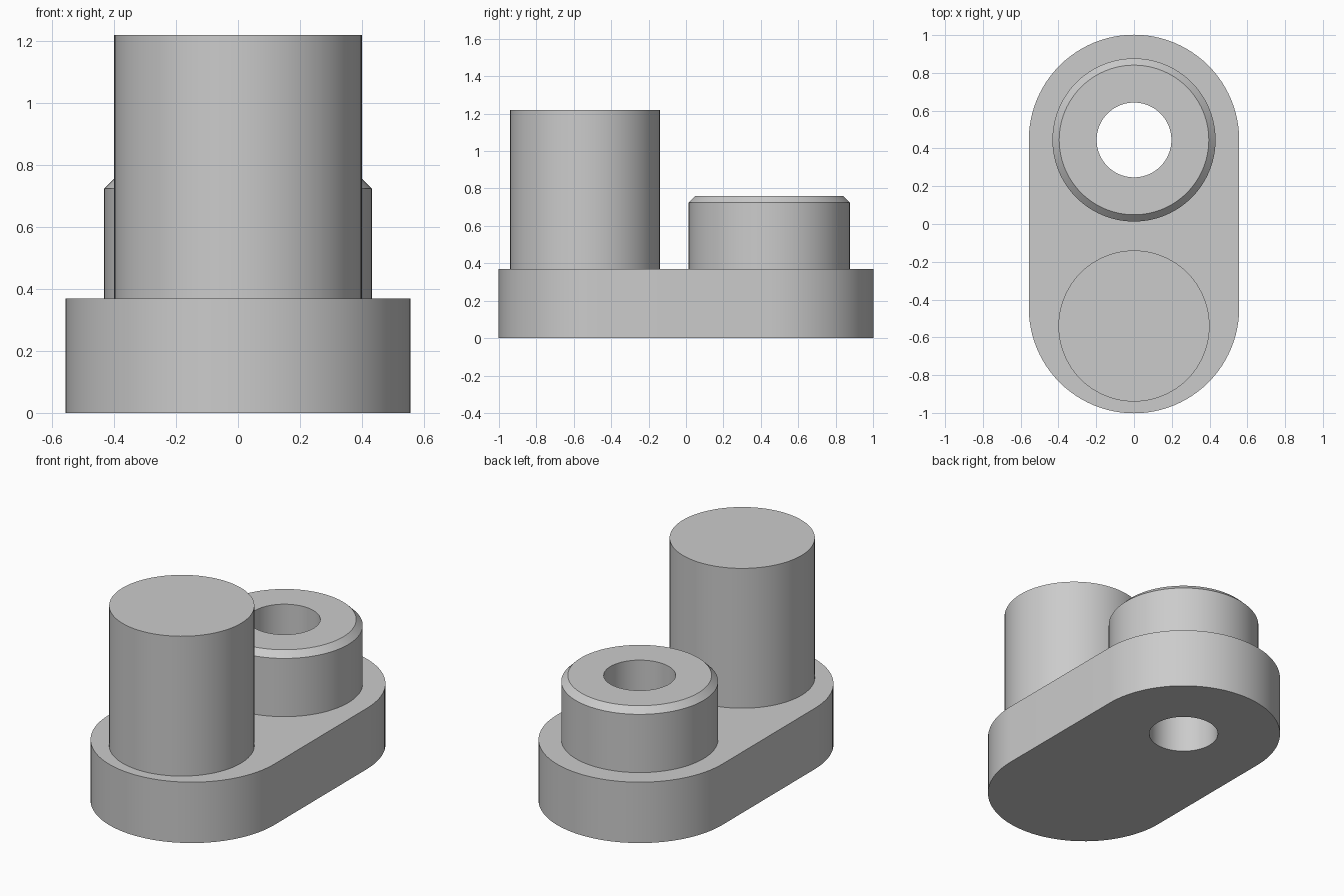
import bpy
import bmesh
from math import sin, cos, pi

cube = bpy.data.objects.get("Cube")
if cube:
    bpy.data.objects.remove(cube, do_unlink=True)

# Main sizes
SEGMENTS = 96
PLATE_RADIUS, PLATE_TOP = 0.557, 0.37
BOSS_Y, BOSS_RADIUS, BOSS_TOP = 0.445, 0.432, 0.76
HOLE_RADIUS, CHAMFER = 0.198, 0.036
PIN_Y, PIN_RADIUS, PIN_TOP = -0.54, 0.4, 1.22

grey = bpy.data.materials.new("plain grey")
grey.use_nodes = True
colour = (0.6, 0.6, 0.6, 1)
grey.diffuse_color = colour
grey.node_tree.nodes["Principled BSDF"].inputs["Base Color"].default_value = colour


def arc(y, radius, start, end, steps):
    """Points on an arc centred on x = 0, both ends included."""
    angles = [start + (end - start) * i / steps for i in range(steps + 1)]
    return [(radius * cos(a), y + radius * sin(a)) for a in angles]


def circle(y, radius):
    return arc(y, radius, 0, 2 * pi, SEGMENTS)[:-1]


def finish(bm, name):
    bmesh.ops.recalc_face_normals(bm, faces=bm.faces[:])
    mesh = bpy.data.meshes.new(name)
    bm.to_mesh(mesh)
    bm.free()
    mesh.materials.append(grey)
    obj = bpy.data.objects.new(name, mesh)
    bpy.context.collection.objects.link(obj)
    return obj


def extrude_outline(name, loops, bottom, top):
    """Fill an outline, leaving inner loops as holes, and extrude it up."""
    bm = bmesh.new()
    edges = []
    for loop in loops:
        verts = [bm.verts.new((x, y, bottom)) for x, y in loop]
        edges += [bm.edges.new((v, verts[i - 1])) for i, v in enumerate(verts)]
    bmesh.ops.triangle_fill(bm, edges=edges, use_beauty=True, use_dissolve=False)
    result = bmesh.ops.extrude_face_region(bm, geom=bm.faces[:], use_keep_orig=True)
    raised = [g for g in result["geom"] if isinstance(g, bmesh.types.BMVert)]
    bmesh.ops.translate(bm, verts=raised, vec=(0, 0, top - bottom))
    return finish(bm, name)


def stack_rings(name, y, profile):
    """Join circles of (radius, height) into a turned wall."""
    bm = bmesh.new()
    rings = [[bm.verts.new((px, py, z)) for px, py in circle(y, r)] for r, z in profile]
    for low, high in zip(rings, rings[1:]):
        for i in range(SEGMENTS):
            bm.faces.new((low[i - 1], low[i], high[i], high[i - 1]))
    return finish(bm, name)


# Rounded base plate with the through hole
half = SEGMENTS // 2
outline = (arc(BOSS_Y, PLATE_RADIUS, 0, pi, half)
           + arc(-BOSS_Y, PLATE_RADIUS, pi, 2 * pi, half))
plate = extrude_outline("base_plate", [outline, circle(BOSS_Y, HOLE_RADIUS)], 0, PLATE_TOP)

# Chamfered boss around the hole
boss = stack_rings("hollow_boss", BOSS_Y, [
    (BOSS_RADIUS, PLATE_TOP), (BOSS_RADIUS, BOSS_TOP - CHAMFER),
    (BOSS_RADIUS - CHAMFER, BOSS_TOP), (HOLE_RADIUS, BOSS_TOP),
    (HOLE_RADIUS, PLATE_TOP)])

# Tall solid pin, sunk a little into the plate
pin = extrude_outline("solid_pin", [circle(PIN_Y, PIN_RADIUS)], PLATE_TOP - 0.02, PIN_TOP)

# Smooth the round walls and keep the rims crisp
bpy.ops.object.select_all(action="DESELECT")
for part in (plate, boss, pin):
    part.select_set(True)
bpy.context.view_layer.objects.active = plate
bpy.ops.object.shade_smooth_by_angle()
